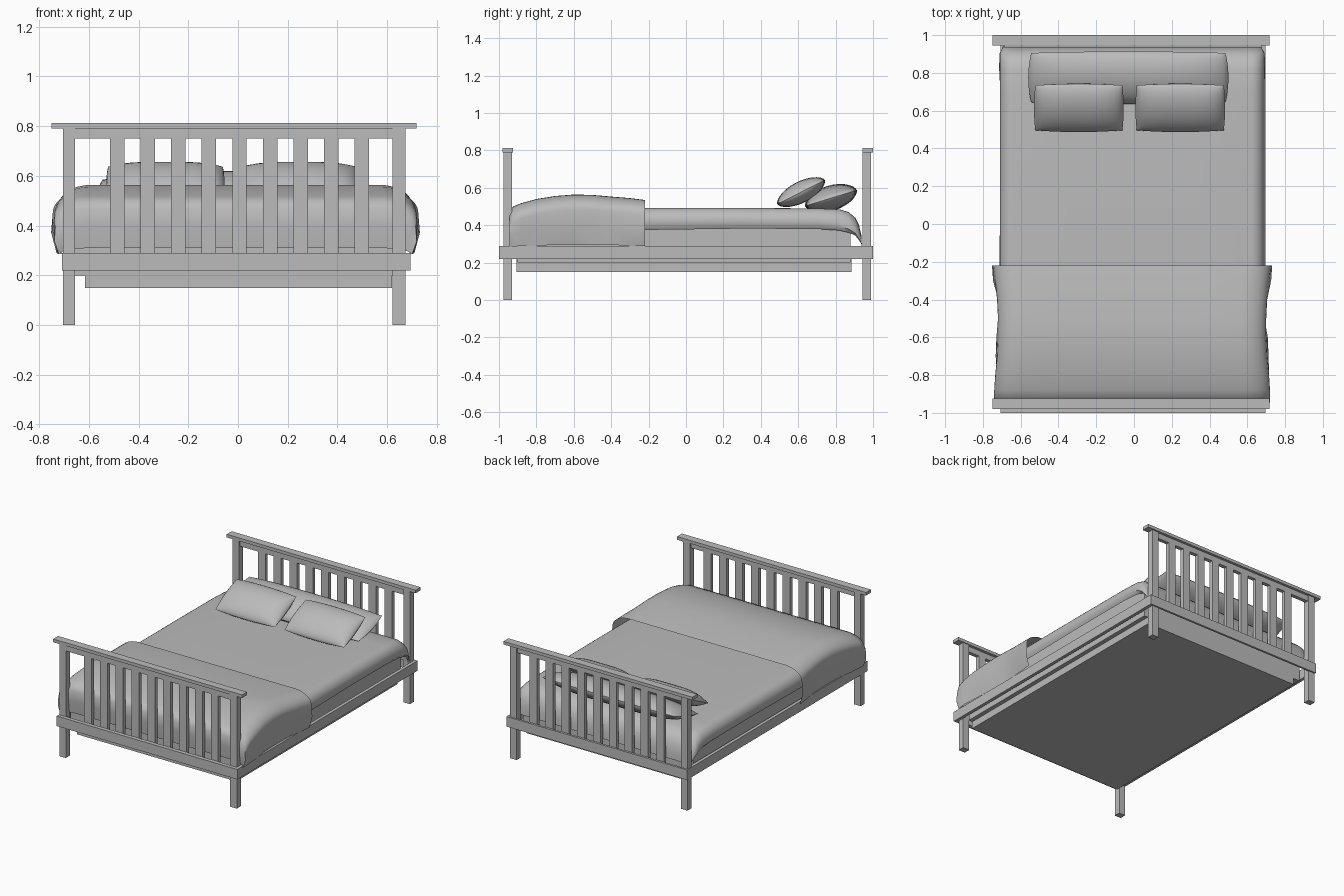
import bpy
import math
from mathutils import Matrix

cube = bpy.data.objects.get("Cube")
if cube:
    bpy.data.objects.remove(cube, do_unlink=True)

GREY = (0.5, 0.5, 0.5, 1)
grey = bpy.data.materials.new("plain grey")
grey.use_nodes = True
grey.diffuse_color = GREY
grey.node_tree.nodes["Principled BSDF"].inputs["Base Color"].default_value = GREY


def make(name, verts, faces, smooth=False):
    mesh = bpy.data.meshes.new(name)
    mesh.from_pydata(verts, [], faces)
    mesh.update()
    mesh.materials.append(grey)
    ob = bpy.data.objects.new(name, mesh)
    bpy.context.collection.objects.link(ob)
    if smooth:
        bpy.ops.object.select_all(action='DESELECT')
        ob.select_set(True)
        bpy.context.view_layer.objects.active = ob
        bpy.ops.object.shade_smooth_by_angle(angle=math.radians(50))
    return ob


def box(name, x, y, z):
    verts = [(a, b, c) for a in x for b in y for c in z]
    faces = [(0, 1, 3, 2), (4, 6, 7, 5), (0, 4, 5, 1),
             (2, 3, 7, 6), (0, 2, 6, 4), (1, 5, 7, 3)]
    return make(name, verts, faces)


def grid_faces(rows, cols, start=0, flip=False):
    faces = []
    for i in range(rows - 1):
        for j in range(cols - 1):
            a = start + i * cols + j
            f = (a, a + 1, a + cols + 1, a + cols)
            faces.append(f[::-1] if flip else f)
    return faces


def drape(name, stations, cx, corner_x, corner_z, wave):
    """Cloth lofted along y; each station is (y, half width, top, hem)."""
    verts = []
    for y, w, top, hem in stations:
        rz = min(corner_z, (top - hem) * 0.8)
        half = [(w - 0.015, hem), (w + wave * math.sin(y * 17), (hem + top - rz) / 2)]
        for k in range(8):
            a = math.pi / 2 * k / 7
            half.append((w - corner_x * (1 - math.cos(a)), top - rz * (1 - math.sin(a))))
        half += [(w * 0.5, top), (w * 0.25, top)]
        section = half + [(0, top)] + [(-x, z) for x, z in reversed(half)]
        verts += [(cx + x, y, z) for x, z in section]
    cols = len(verts) // len(stations)
    return make(name, verts, grid_faces(len(stations), cols, flip=True), True)


def pillow(name, centre, length, depth, thick, tilt):
    """Two bulging sheets that meet at a sharp seam."""
    nx, ny = 21, 15
    verts, faces = [], []
    for side in (1, -1):
        start = len(verts)
        for i in range(ny):
            v = -math.cos(math.pi * i / (ny - 1))
            for j in range(nx):
                u = -math.cos(math.pi * j / (nx - 1))
                bulge = max(0, (1 - u ** 4) * (1 - v * v)) ** 0.6
                verts.append((u * length / 2 * (1 - 0.03 * v * v),
                              v * depth / 2 * (1 - 0.06 * u * u),
                              side * bulge * thick / 2))
        faces += grid_faces(ny, nx, start, side < 0)
    ob = make(name, verts, faces, True)
    ob.data.transform(Matrix.Translation(centre) @ Matrix.Rotation(tilt, 4, 'X'))
    return ob


# Head and foot boards: posts, rails and slats
ENDS = {"foot": ((-0.975, -0.93), (-0.972, -0.945), (-0.98, -0.925), (-1, -0.972)),
        "head": ((0.945, 0.99), (0.955, 0.982), (0.945, 1), (0.985, 1))}
for end, (post_y, slat_y, cap_y, rail_y) in ENDS.items():
    for side, x in (("right", (-0.705, -0.655)), ("left", (0.622, 0.673))):
        box(f"{end}_post_{side}", x, post_y, (0, 0.79))
    box(f"{end}_cap_rail", (-0.75, 0.718), cap_y, (0.79, 0.812))
    box(f"{end}_upper_rail", (-0.655, 0.622), slat_y, (0.75, 0.79))
    box(f"{end}_lower_rail", (-0.708, 0.695), rail_y, (0.22, 0.29))
    for i in range(9):
        x = -0.486 + i * 0.123
        box(f"{end}_slat_{i + 1}", (x - 0.029, x + 0.029), slat_y, (0.25, 0.75))

# Side rails, base and mattress
for side, x in (("right", (-0.708, -0.685)), ("left", (0.672, 0.695))):
    box(f"side_rail_{side}", x, (-0.985, 0.99), (0.22, 0.29))
box("base", (-0.615, 0.62), (-0.905, 0.885), (0.15, 0.22))
box("mattress", (-0.67, 0.65), (-0.9, 0.88), (0.2, 0.42))

# Fitted sheet, rounded at the head end
drape("sheet", [(-0.93, 0.68, 0.36, 0.3), (-0.925, 0.69, 0.43, 0.34),
                (-0.9, 0.695, 0.475, 0.37), (-0.8, 0.7, 0.49, 0.375),
                (-0.2, 0.7, 0.492, 0.375), (0.3, 0.7, 0.492, 0.382),
                (0.7, 0.7, 0.49, 0.38), (0.82, 0.7, 0.485, 0.372),
                (0.87, 0.7, 0.47, 0.36), (0.905, 0.7, 0.44, 0.345),
                (0.925, 0.69, 0.4, 0.32), (0.937, 0.685, 0.35, 0.3),
                (0.94, 0.68, 0.3, 0.285)], -0.01, 0.07, 0.07, 0.004)

# Folded blanket hanging over the sides and foot
drape("blanket", [(-0.935, 0.7, 0.31, 0.285), (-0.944, 0.71, 0.4, 0.285),
                  (-0.944, 0.725, 0.47, 0.285), (-0.925, 0.73, 0.5, 0.285),
                  (-0.88, 0.73, 0.518, 0.29), (-0.8, 0.725, 0.54, 0.29),
                  (-0.7, 0.715, 0.556, 0.295), (-0.6, 0.71, 0.564, 0.295),
                  (-0.5, 0.71, 0.562, 0.295), (-0.4, 0.715, 0.553, 0.295),
                  (-0.3, 0.725, 0.545, 0.29), (-0.22, 0.735, 0.535, 0.29)],
      -0.01, 0.13, 0.08, 0.012)

# Pillows
pillow("long_pillow", (-0.03, 0.775, 0.545), 1.06, 0.29, 0.135, math.radians(17))
for side, x in (("right", -0.292), ("left", 0.245)):
    pillow(f"small_pillow_{side}", (x, 0.615, 0.577), 0.475, 0.285, 0.115, math.radians(27))
